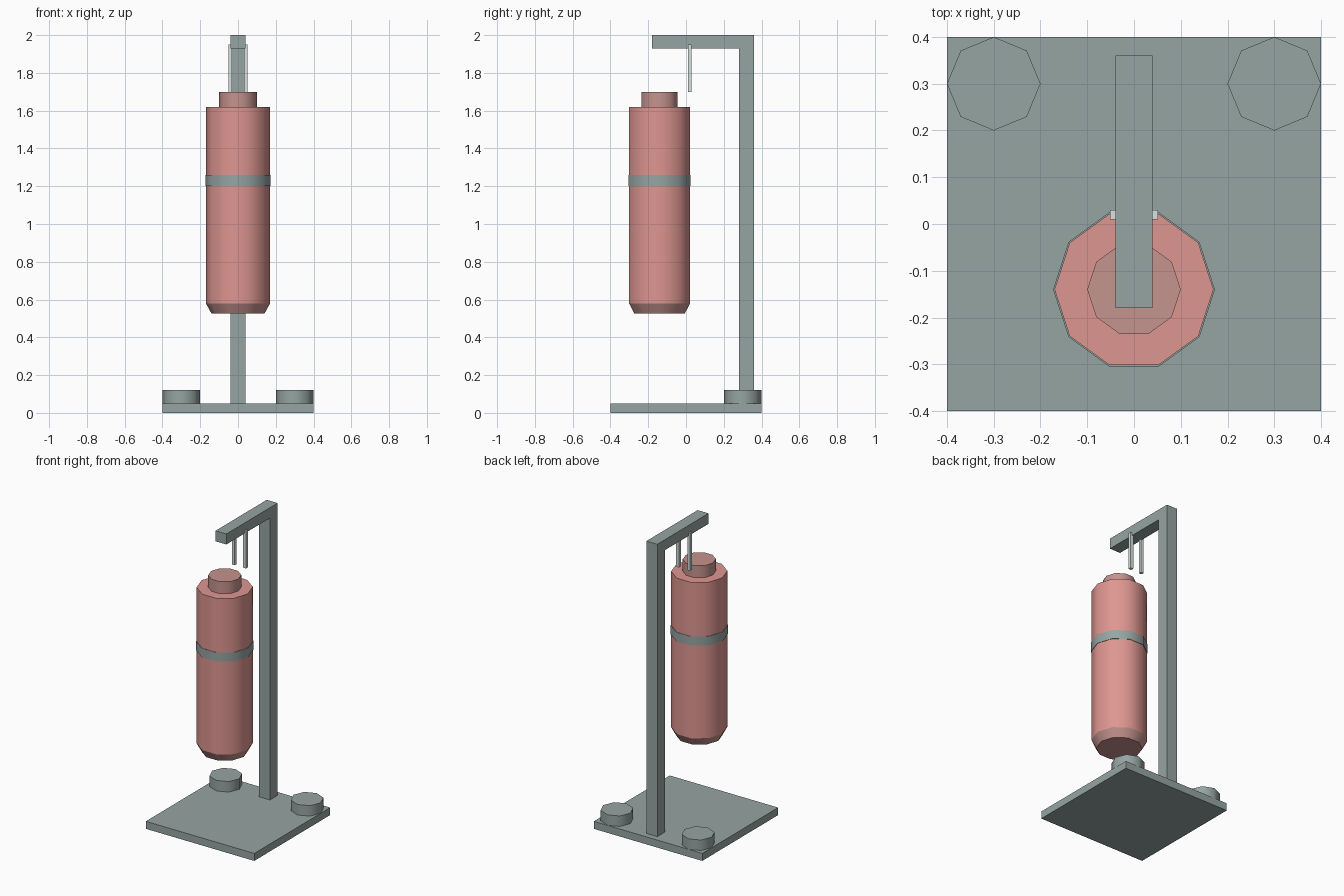
import bpy, bmesh, math
from mathutils import Matrix

if "Cube" in bpy.data.objects:
    bpy.data.objects.remove(bpy.data.objects["Cube"])


def material(name, rgb):
    """Flat colour from 0-255 sRGB values, stored as linear."""
    lin = [((c / 255 + 0.055) / 1.055) ** 2.4 for c in rgb]
    m = bpy.data.materials.new(name)
    m.diffuse_color = (*lin, 1)
    m.use_nodes = True
    m.node_tree.nodes["Principled BSDF"].inputs["Base Color"].default_value = m.diffuse_color
    return m


GREY = material("grey_green_metal", (150, 165, 162))
RED = material("red_leather", (222, 150, 145))
DULL = material("dull_red_leather", (197, 147, 142))
PALE = material("pale_steel", (215, 226, 224))


def finish(bm, name, mat):
    bmesh.ops.recalc_face_normals(bm, faces=bm.faces)
    mesh = bpy.data.meshes.new(name)
    bm.to_mesh(mesh)
    bm.free()
    mesh.materials.append(mat)
    ob = bpy.data.objects.new(name, mesh)
    bpy.context.collection.objects.link(ob)
    return ob


def box(name, x, y, z, mat):
    """Box from (min, max) ranges."""
    bm = bmesh.new()
    size = [r[1] - r[0] for r in (x, y, z)]
    mid = [(r[0] + r[1]) / 2 for r in (x, y, z)]
    bmesh.ops.create_cube(bm, size=1, matrix=Matrix.Translation(mid) @ Matrix.Diagonal((*size, 1)))
    return finish(bm, name, mat)


def drum(name, centre, z, r_low, r_high, sides, mat):
    """Upright prism or cone section with smooth sides and flat ends."""
    bm = bmesh.new()
    rings = []
    for r, h in ((r_low, z[0]), (r_high, z[1])):
        rings.append([bm.verts.new((centre[0] + r * math.cos(math.tau * i / sides),
                                    centre[1] + r * math.sin(math.tau * i / sides), h))
                      for i in range(sides)])
    low, high = rings
    for i in range(sides):
        j = (i + 1) % sides
        bm.faces.new((low[i], low[j], high[j], high[i])).smooth = True
    for ring in rings:
        end = bm.faces.new(ring)
        for e in end.edges:
            e.smooth = False
    return finish(bm, name, mat)


# Stand: base plate, post and overhead arm
box("base_plate", (-0.4, 0.4), (-0.4, 0.4), (0, 0.05), GREY)
box("post", (-0.04, 0.04), (0.28, 0.36), (0.05, 1.93), GREY)
box("arm", (-0.04, 0.04), (-0.18, 0.36), (1.93, 2.0), GREY)

# Paired ballast weights and hanging chains
for side, s in (("left", -1), ("right", 1)):
    drum(side + "_weight", (0.3 * s, 0.3), (0.05, 0.12), 0.1, 0.1, 8, GREY)
    cx = 0.041 * s
    box(side + "_chain", (cx - 0.01, cx + 0.01), (0.01, 0.03), (1.70, 1.95), PALE)

# Punching bag: tapered foot, body, strap and top cap
BAG = (0, -0.14)
drum("bag_foot", BAG, (0.525, 0.58), 0.14, 0.17, 10, DULL)
drum("bag_body", BAG, (0.58, 1.62), 0.17, 0.17, 10, RED)
drum("bag_strap", BAG, (1.2, 1.26), 0.173, 0.173, 10, GREY)
drum("bag_cap", BAG, (1.62, 1.70), 0.1, 0.1, 10, DULL)
